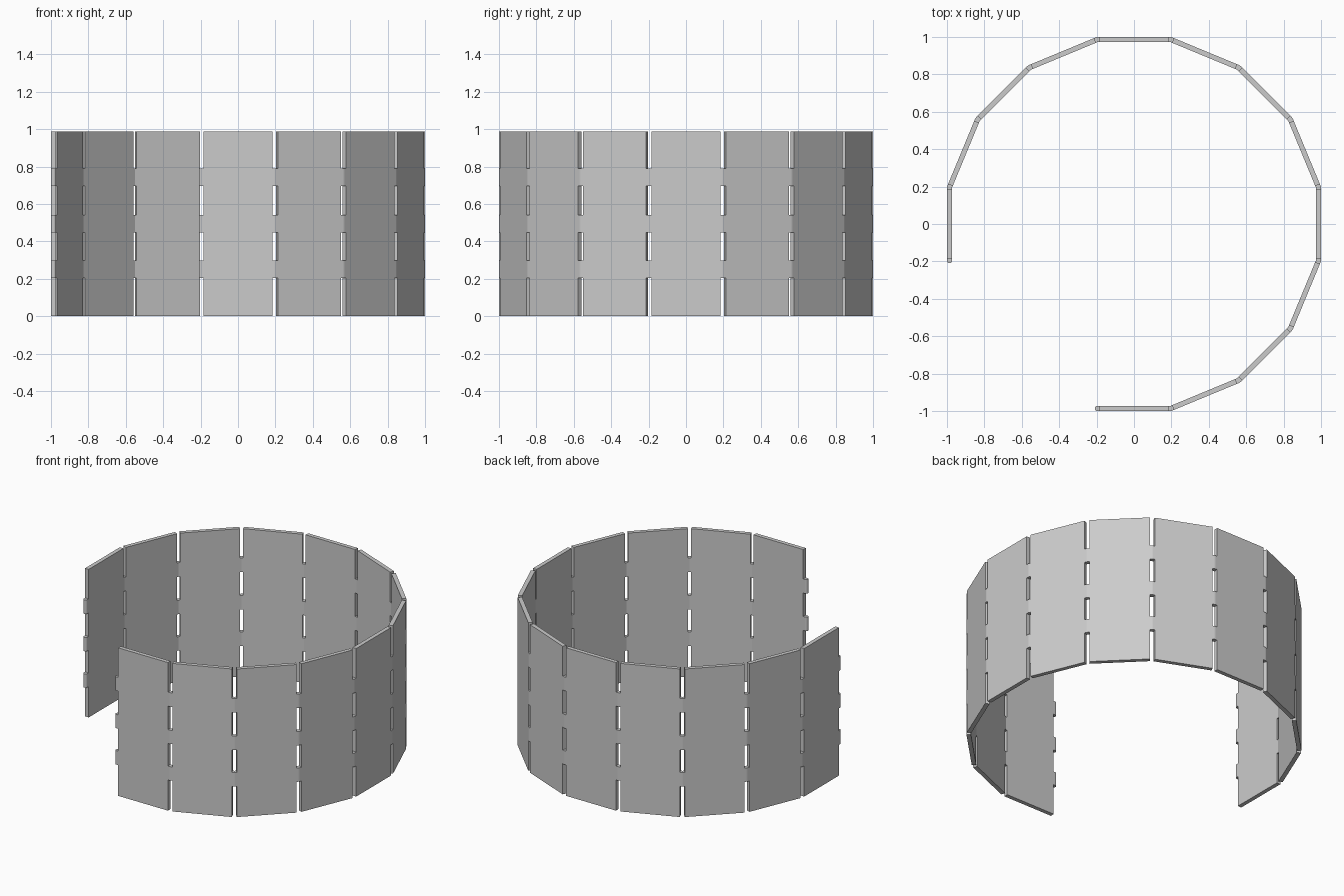
import bpy, bmesh, math
from mathutils import Matrix, Vector

if "Cube" in bpy.data.objects:
    bpy.data.objects.remove(bpy.data.objects["Cube"])

SIDES = 16            # full ring divisions, three of which are left open
PANELS = 13
R = 0.9865            # distance from centre to panel mid-plane
T = 0.027             # panel thickness
H = 0.987             # height
STEP = 2 * math.pi / SIDES
HALF = R * math.tan(STEP / 2)      # half side length, up to the hinge axis
BODY = HALF - 0.013                # half width of the flat panel
TABS = [(0.205, 0.297), (0.448, 0.54), (0.697, 0.79)]


def finish(name, bm, smooth=False):
    mesh = bpy.data.meshes.new(name)
    bm.to_mesh(mesh)
    bm.free()
    ob = bpy.data.objects.new(name, mesh)
    bpy.context.collection.objects.link(ob)
    if smooth:
        for p in mesh.polygons:
            p.use_smooth = abs(p.normal.z) < 0.5
    return ob


def box(bm, lo, hi, rot):
    lo, hi = Vector(lo), Vector(hi)
    m = rot @ Matrix.Translation((lo + hi) / 2) @ Matrix.Diagonal((*(hi - lo), 1))
    bmesh.ops.create_cube(bm, size=1, matrix=m)


# flat wall panels, from the front (-y) round the right and back to the left
for i in range(PANELS):
    rot = Matrix.Rotation(-math.pi / 2 + i * STEP, 4, 'Z')
    bm = bmesh.new()
    box(bm, (R - T / 2, -BODY, 0), (R + T / 2, BODY, H), rot)
    finish(f"wall_panel_{i + 1}", bm)

# hinges at every joint and at both free ends
for i in range(PANELS + 1):
    bm = bmesh.new()
    angle = -math.pi / 2 + (i - 0.5) * STEP
    axis = Matrix.Rotation(angle, 4, 'Z') @ Vector((R / math.cos(STEP / 2), 0, 0))
    for z0, z1 in TABS:
        # round knuckle on the hinge axis
        bmesh.ops.create_cone(bm, cap_ends=True, segments=16, radius1=T / 2, radius2=T / 2,
                              depth=z1 - z0,
                              matrix=Matrix.Translation((axis.x, axis.y, (z0 + z1) / 2)))
        # short leaves reaching back to the neighbouring panels
        if i < PANELS:
            rot = Matrix.Rotation(-math.pi / 2 + i * STEP, 4, 'Z')
            box(bm, (R - T / 2, -HALF, z0), (R + T / 2, -BODY, z1), rot)
        if i > 0:
            rot = Matrix.Rotation(-math.pi / 2 + (i - 1) * STEP, 4, 'Z')
            box(bm, (R - T / 2, BODY, z0), (R + T / 2, HALF, z1), rot)
    finish(f"hinge_{i + 1}", bm)
